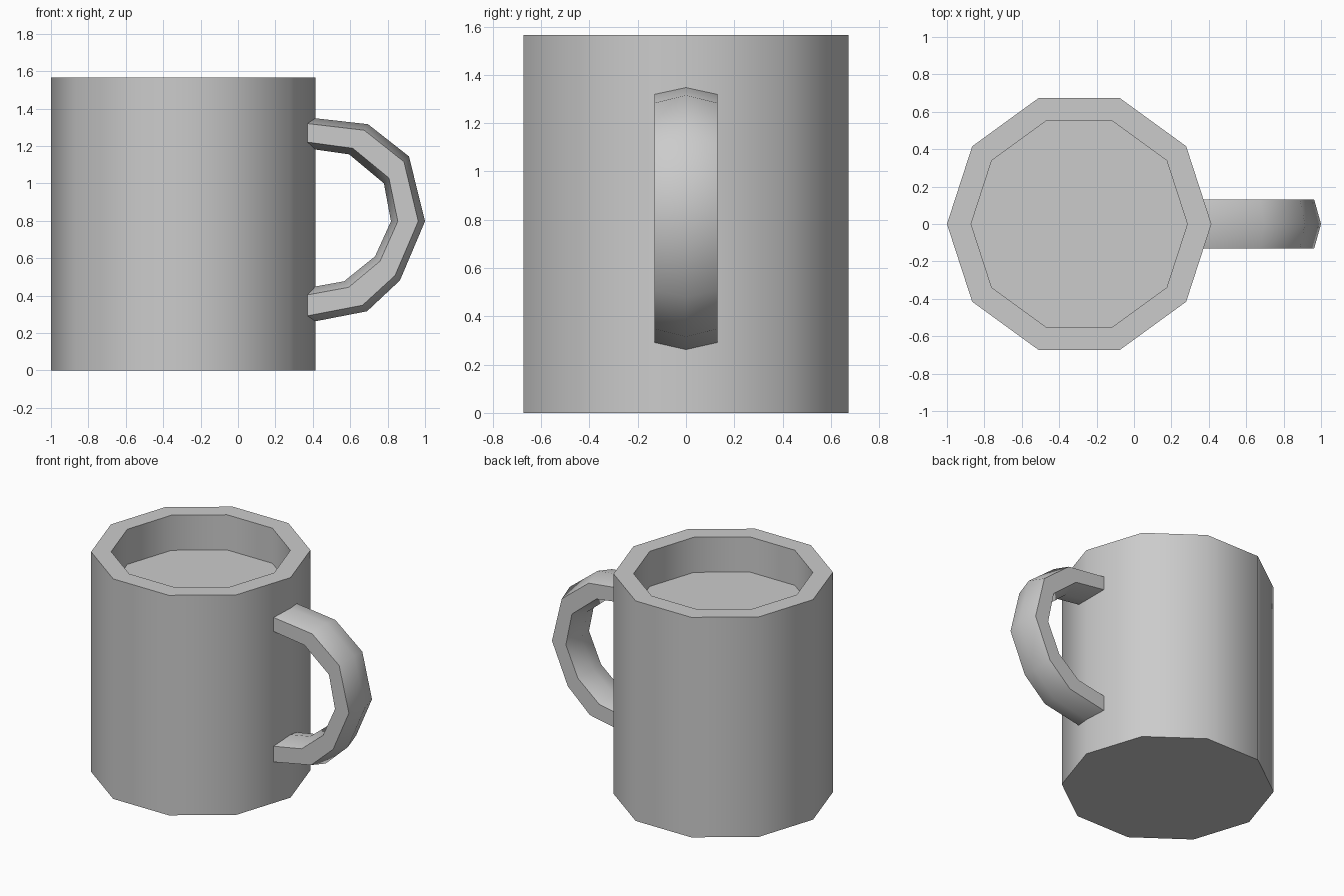
import bpy
import bmesh
import math
from mathutils import Vector

default_cube = bpy.data.objects.get("Cube")
if default_cube:
    bpy.data.objects.remove(default_cube, do_unlink=True)

grey = bpy.data.materials.new("grey_ceramic")
grey.use_nodes = True
colour = (0.6, 0.6, 0.6, 1)
grey.diffuse_color = colour
grey.node_tree.nodes["Principled BSDF"].inputs["Base Color"].default_value = colour

SIDES = 10
CENTRE_X = -0.293
HEIGHT = 1.565


def loft(name, rings):
    """Skin a list of point rings and cap both ends."""
    bm = bmesh.new()
    loops = [[bm.verts.new(p) for p in ring] for ring in rings]
    for a, b in zip(loops, loops[1:]):
        for i in range(len(a)):
            j = (i + 1) % len(a)
            bm.faces.new((a[i], a[j], b[j], b[i]))
    bm.faces.new(loops[0])
    bm.faces.new(loops[-1])
    bmesh.ops.recalc_face_normals(bm, faces=bm.faces)
    mesh = bpy.data.meshes.new(name)
    bm.to_mesh(mesh)
    bm.free()
    obj = bpy.data.objects.new(name, mesh)
    bpy.context.collection.objects.link(obj)
    mesh.materials.append(grey)
    bpy.ops.object.select_all(action="DESELECT")
    obj.select_set(True)
    bpy.context.view_layer.objects.active = obj
    bpy.ops.object.shade_smooth_by_angle(angle=math.radians(45))
    return obj


def polygon(radius, z):
    steps = [math.tau * i / SIDES for i in range(SIDES)]
    return [(CENTRE_X + radius * math.cos(a), radius * math.sin(a), z) for a in steps]


# Mug body: outer wall, rim, inner wall and shallow floor
loft("mug_body", [polygon(r, z) for r, z in
                  ((0.707, 0), (0.707, HEIGHT), (0.578, HEIGHT), (0.578, HEIGHT - 0.25))])

# Handle: six-sided section swept between the outer and inner ridge lines (x, z)
outer = [(0.35, 1.355), (0.695, 1.316), (0.914, 1.144), (1.0, 0.797),
         (0.866, 0.481), (0.69, 0.316), (0.35, 0.25)]
inner = [(0.35, 1.19), (0.594, 1.155), (0.78, 1.0), (0.818, 0.797),
         (0.733, 0.61), (0.567, 0.476), (0.35, 0.437)]
section = [(0, 0), (0.2, 0.13), (0.8, 0.13), (1, 0), (0.8, -0.13), (0.2, -0.13)]
rings = []
for (ox, oz), (ix, iz) in zip(outer, inner):
    start, end = Vector((ox, 0, oz)), Vector((ix, 0, iz))
    rings.append([start.lerp(end, t) + Vector((0, y, 0)) for t, y in section])
loft("handle", rings)
